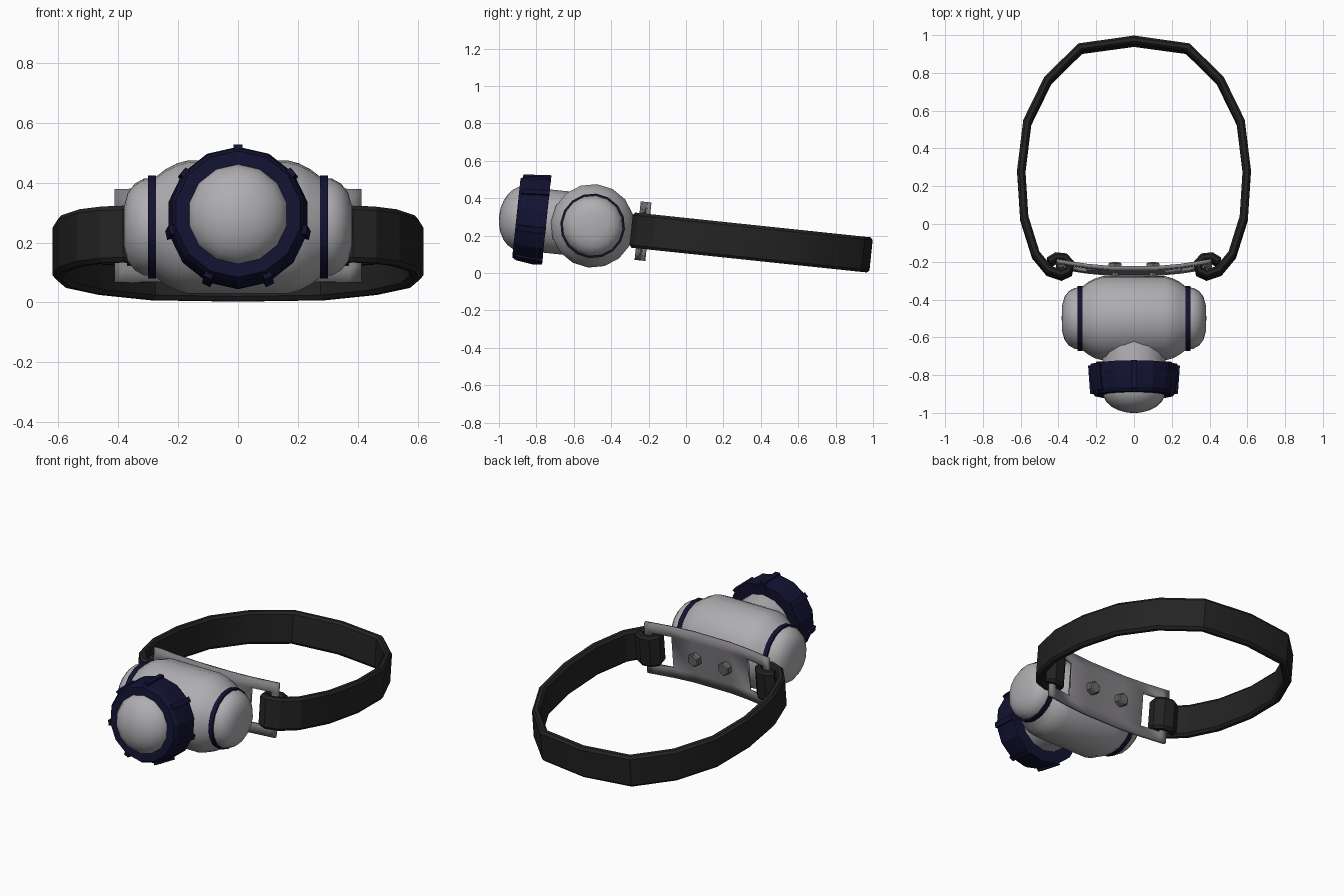
import bpy, bmesh, math
from mathutils import Matrix, Vector

if "Cube" in bpy.data.objects:
    bpy.data.objects.remove(bpy.data.objects["Cube"])

# Whole lamp leans about x: lens tips up, back of the strap rests on the ground
TILT = Matrix.Translation((0, 0, 0.1995)) @ Matrix.Rotation(math.radians(-6), 4, 'X')


def material(name, rgb):
    m = bpy.data.materials.new(name)
    m.diffuse_color = (*rgb, 1)
    m.use_nodes = True
    m.node_tree.nodes["Principled BSDF"].inputs["Base Color"].default_value = m.diffuse_color
    return m


GREY = material("light_grey", (0.43, 0.42, 0.44))
METAL = material("plate_grey", (0.22, 0.21, 0.225))
BOLT = material("bolt_grey", (0.14, 0.14, 0.145))
NAVY = material("navy_rubber", (0.006, 0.006, 0.032))
BLACK = material("black_webbing", (0.017, 0.017, 0.017))


def finish(name, bm, mat, angle=30):
    bmesh.ops.remove_doubles(bm, verts=bm.verts, dist=1e-5)
    bmesh.ops.recalc_face_normals(bm, faces=bm.faces)
    bm.transform(TILT)
    me = bpy.data.meshes.new(name)
    bm.to_mesh(me)
    bm.free()
    me.materials.append(mat)
    ob = bpy.data.objects.new(name, me)
    bpy.context.collection.objects.link(ob)
    bpy.ops.object.select_all(action='DESELECT')
    ob.select_set(True)
    bpy.context.view_layer.objects.active = ob
    bpy.ops.object.shade_smooth_by_angle(angle=math.radians(angle))
    return ob


def skin(bm, rings, wrap_section=True, wrap_path=False):
    """Quads between successive rings of points."""
    vs = [[bm.verts.new(p) for p in r] for r in rings]
    n, m = len(vs), len(vs[0])
    for i in range(n if wrap_path else n - 1):
        for j in range(m if wrap_section else m - 1):
            a, b = vs[i], vs[(i + 1) % n]
            k = (j + 1) % m
            bm.faces.new((a[j], a[k], b[k], b[j]))
    return vs


def lathe(name, profile, sides, axis, mat, centre=(0, 0, 0), closed=False, angle=50):
    """Turn (along, radius) points about the x or y axis."""
    rings = []
    c = Vector(centre)
    for a, r in profile:
        ring = []
        for i in range(sides):
            t = 2 * math.pi * i / sides
            u, w = r * math.sin(t), r * math.cos(t)
            ring.append(c + Vector((a, u, w) if axis == 'x' else (u, a, w)))
        rings.append(ring)
    bm = bmesh.new()
    skin(bm, rings, wrap_path=closed)
    return finish(name, bm, mat, angle)


# Battery body with rounded shoulders
half = [(0.165, 0.224), (0.205, 0.213), (0.24, 0.195), (0.27, 0.172), (0.29, 0.16), (0.29, 0)]
lathe("body", [(-a, r) for a, r in reversed(half)] + half, 16, 'x', GREY, (0, -0.502, 0))

# End caps and navy seals
for s, side in ((-1, "left"), (1, "right")):
    cap = [(0.285, 0), (0.285, 0.164), (0.315, 0.162), (0.345, 0.145), (0.368, 0.115),
           (0.38, 0.07), (0.383, 0)]
    lathe(side + "_end_cap", [(s * a, r) for a, r in cap], 16, 'x', GREY, (0, -0.502, 0))
    seal = [(0.273, 0.14), (0.273, 0.173), (0.3, 0.173), (0.3, 0.14)]
    lathe(side + "_seal", [(s * a, r) for a, r in seal], 16, 'x', NAVY, (0, -0.502, 0), True)

# Lamp neck, domed lens and bezel
lathe("lamp_neck", [(-0.5, 0), (-0.5, 0.17), (-0.86, 0.17), (-0.86, 0)], 14, 'y', GREY)
dome = [(-0.885 - 0.12 * math.sin(t), 0.172 * math.cos(t))
        for t in (math.pi / 2 * i / 6 for i in range(7))]
lathe("lens", dome, 14, 'y', GREY)
lathe("bezel", [(-0.75, 0.16), (-0.75, 0.235), (-0.80, 0.238), (-0.89, 0.226),
                (-0.912, 0.212), (-0.912, 0.166), (-0.88, 0.16)], 14, 'y', NAVY, (0, 0, 0), True, 20)

# Seven grip ribs on the bezel
bm = bmesh.new()
for i in range(7):
    rot = Matrix.Rotation(2 * math.pi * i / 7, 4, 'Y')
    made = bmesh.ops.create_cube(bm, size=1)["verts"]
    for v in made:
        x, y, z = v.co
        top = 0.246 if y > 0 else 0.235
        v.co = rot @ Vector((x * 0.03, -0.824 + y * 0.15, top if z > 0 else 0.2))
finish("bezel_ribs", bm, NAVY)

# Curved back plate with a strap slot at each end
xs = [-0.41, -0.37, -0.25, -0.12, 0.12, 0.25, 0.37, 0.41]
ys = [-0.212, -0.219, -0.238, -0.25, -0.25, -0.238, -0.219, -0.212]
zs = [-0.157, -0.1, 0.1, 0.157]
bm = bmesh.new()
vs = [[bm.verts.new((x, y, z)) for z in zs] for x, y in zip(xs, ys)]
for i in range(7):
    for j in range(3):
        if not (i in (1, 5) and j == 1):
            bm.faces.new((vs[i][j], vs[i + 1][j], vs[i + 1][j + 1], vs[i][j + 1]))
plate = finish("back_plate", bm, METAL)
mod = plate.modifiers.new("thickness", 'SOLIDIFY')
mod.thickness, mod.offset = 0.02, 0

# Two hex bolts holding the plate to the body
for x, side in ((-0.1, "left"), (0.1, "right")):
    lathe(side + "_bolt", [(-0.3, 0), (-0.3, 0.02), (-0.245, 0.02), (-0.245, 0.039),
                           (-0.213, 0.039), (-0.206, 0.032), (-0.206, 0)], 6, 'y', BOLT, (x, 0, 0), angle=20)

# Strap swept round the head, each end looped over a plate bar
side = [(0.285, 0.933), (0.457, 0.762), (0.565, 0.54), (0.597, 0.28), (0.581, 0.03), (0.52, -0.165),
        (0.45, -0.25), (0.385, -0.273), (0.346, -0.255), (0.338, -0.215), (0.365, -0.185),
        (0.41, -0.18), (0.45, -0.205)]
path = [Vector((-x, y)) for x, y in reversed(side)] + [Vector((0, 0.973))] + [Vector(p) for p in side]
section = [(-0.022, -0.08), (-0.01, -0.0945), (0.01, -0.0945), (0.022, -0.08),
           (0.022, 0.08), (0.01, 0.0945), (-0.01, 0.0945), (-0.022, 0.08)]
rings = []
for i, p in enumerate(path):
    d0 = (p - path[max(i - 1, 0)]).normalized()
    d1 = (path[min(i + 1, len(path) - 1)] - p).normalized()
    d = (d0 + d1).normalized()
    n = Vector((-d.y, d.x))
    rings.append([(p.x + n.x * t, p.y + n.y * t, z) for t, z in section])
bm = bmesh.new()
vs = skin(bm, rings)
bm.faces.new(vs[0])
bm.faces.new(vs[-1])
finish("strap", bm, BLACK, 20)
